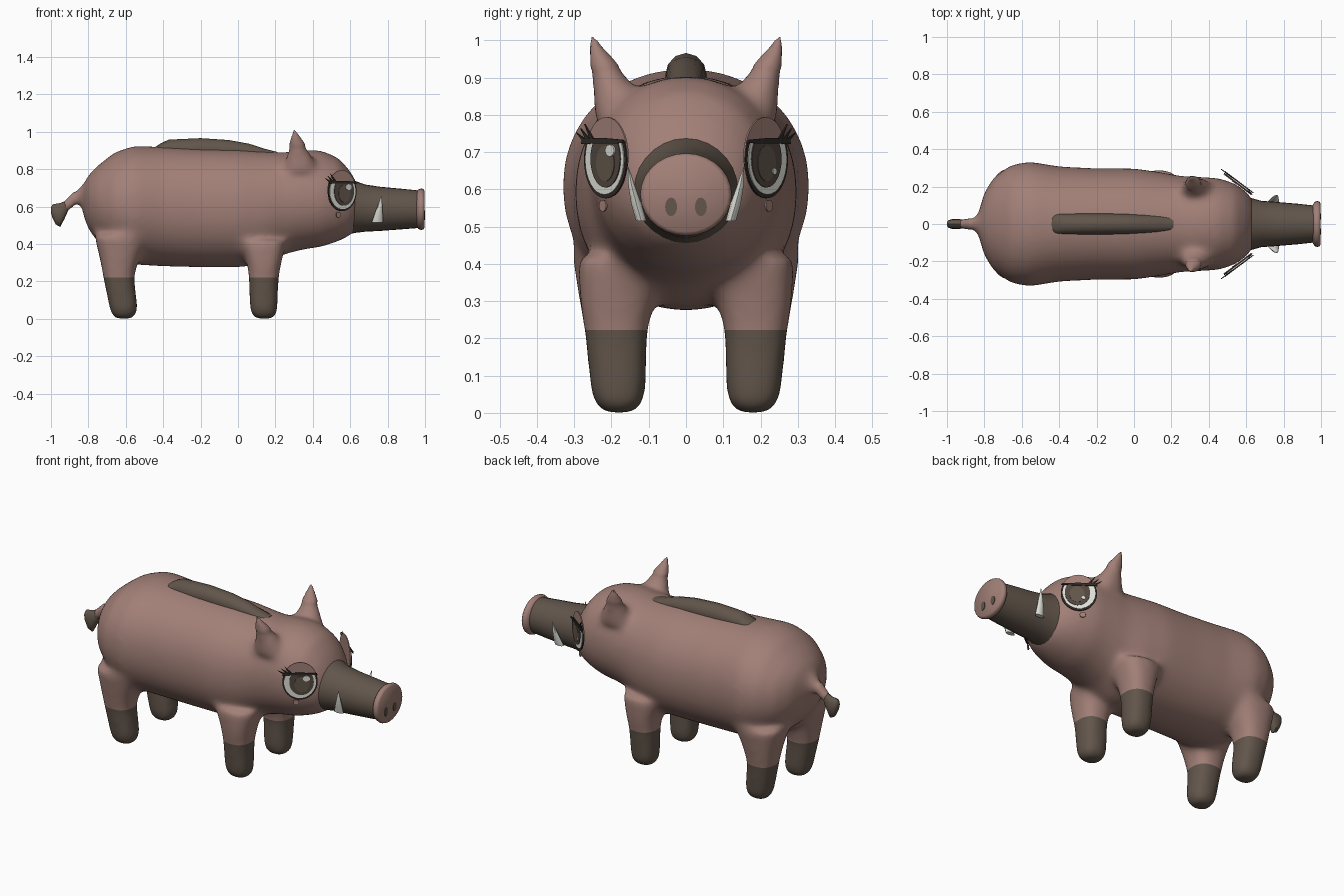
import bpy, bmesh, math
from mathutils import Vector

cube = bpy.data.objects.get("Cube")
if cube:
    bpy.data.objects.remove(cube, do_unlink=True)


def material(name, color):
    m = bpy.data.materials.new(name)
    m.use_nodes = True
    m.diffuse_color = (*color, 1)
    m.node_tree.nodes["Principled BSDF"].inputs["Base Color"].default_value = (*color, 1)
    return m


SKIN = material("dusty pink skin", (.36, .215, .185))
DARK = material("dark brown", (.122, .092, .07))
LINE = material("eye outline", (.03, .024, .02))
IRIS = material("iris brown", (.085, .062, .05))
WHITE = material("ivory white", (.75, .75, .7))


def tube(bm, rings, axis="X", sides=24, power=2.0):
    """Skin elliptical rings (x, y, z, radius_a, radius_b) into a closed tube."""
    loops = []
    for x, y, z, ra, rb in rings:
        loop = []
        for i in range(sides):
            t = math.tau * i / sides
            c, s = math.cos(t), math.sin(t)
            a = ra * math.copysign(abs(c) ** (2 / power), c)
            b = rb * math.copysign(abs(s) ** (2 / power), s)
            offset = (0, a, b) if axis == "X" else (a, b, 0)
            loop.append(bm.verts.new(Vector((x, y, z)) + Vector(offset)))
        loops.append(loop)
    for p, q in zip(loops, loops[1:]):
        for i in range(sides):
            j = (i + 1) % sides
            bm.faces.new((p[i], p[j], q[j], q[i]))
    bm.faces.new(loops[0])
    bm.faces.new(loops[-1])


def finish(name, bm, *mats, angle=45):
    bmesh.ops.recalc_face_normals(bm, faces=bm.faces[:])
    mesh = bpy.data.meshes.new(name)
    bm.to_mesh(mesh)
    bm.free()
    for m in mats:
        mesh.materials.append(m)
    ob = bpy.data.objects.new(name, mesh)
    bpy.context.collection.objects.link(ob)
    bpy.ops.object.select_all(action="DESELECT")
    ob.select_set(True)
    bpy.context.view_layer.objects.active = ob
    bpy.ops.object.shade_smooth_by_angle(angle=math.radians(angle))
    return ob


def part(name, rings, mat, axis="X", sides=24):
    bm = bmesh.new()
    tube(bm, rings, axis, sides)
    return finish(name, bm, mat)


# Body and head: x, underside, top, half width
profile = [(-.83, .56, .71, .07), (-.80, .48, .77, .17), (-.75, .41, .82, .25),
           (-.66, .34, .89, .315), (-.56, .29, .925, .335), (-.4, .28, .92, .308),
           (-.2, .275, .91, .298), (0, .275, .905, .298), (.14, .29, .895, .278),
           (.25, .345, .89, .257), (.35, .37, .905, .252), (.45, .385, .9, .247),
           (.54, .415, .86, .217), (.6, .445, .79, .175), (.64, .48, .72, .125)]
bm = bmesh.new()
tube(bm, [(x, 0, (a + b) / 2, w, (b - a) / 2) for x, a, b, w in profile], sides=40, power=2.1)

for side in (-1, 1):
    # Legs flare upward into the body
    tube(bm, [(x, side * y, z, a, b) for x, y, z, a, b in [
        (.14, .18, 0, .05, .045), (.14, .18, .02, .07, .067), (.137, .182, .06, .076, .075),
        (.138, .188, .22, .08, .085), (.14, .185, .3, .093, .102), (.13, .17, .42, .13, .12)]],
        "Z", power=2.6)
    tube(bm, [(x, side * y, z, a, b) for x, y, z, a, b in [
        (-.61, .18, 0, .05, .045), (-.61, .18, .02, .068, .067), (-.612, .182, .06, .077, .075),
        (-.638, .188, .22, .083, .085), (-.635, .185, .3, .1, .102), (-.62, .17, .45, .15, .14)]],
        "Z", power=2.6)
    # Ears lean outward to a point
    tube(bm, [(x, side * y, z, a, b) for x, y, z, a, b in [
        (.335, .165, .78, .1, .085), (.33, .185, .85, .08, .066), (.322, .205, .9, .056, .05),
        (.314, .226, .95, .036, .032), (.306, .243, .985, .018, .016), (.302, .25, 1.013, .005, .005)]],
        "Z", sides=16)

# Tail root tapering out of the rump
tube(bm, [(-.77, 0, .66, .13, .11), (-.82, 0, .665, .062, .065), (-.86, 0, .655, .034, .042),
          (-.92, 0, .605, .024, .034), (-.935, 0, .595, .02, .028)], sides=16)

# Fuse the masses into one skin, then relax the seams
raw = finish("body", bm)
remesh = raw.modifiers.new("fuse", "REMESH")
remesh.mode = "VOXEL"
remesh.voxel_size = .012
fused = bpy.data.meshes.new_from_object(raw.evaluated_get(bpy.context.evaluated_depsgraph_get()))
bpy.data.objects.remove(raw, do_unlink=True)
bm = bmesh.new()
bm.from_mesh(fused)
relaxed = [v for v in bm.verts if v.co.z < .93 and v.co.x > -.88]
for i in range(25):
    bmesh.ops.smooth_vert(bm, verts=relaxed, factor=.5,
                          use_axis_x=True, use_axis_y=True, use_axis_z=True)
# Dark stockings below a level cut
bmesh.ops.bisect_plane(bm, geom=bm.verts[:] + bm.edges[:] + bm.faces[:],
                       plane_co=(0, 0, .222), plane_no=(0, 0, 1))
for f in bm.faces:
    f.material_index = int(f.calc_center_median().z < .222)
finish("body", bm, SKIN, DARK, angle=60)

# Tail tuft
part("tail_tuft", [(x, 0, z, a, b) for z, x, a, b in [
    (.62, -.91, .012, .008), (.6, -.93, .024, .032), (.57, -.958, .029, .05),
    (.535, -.965, .026, .05), (.51, -.962, .02, .04), (.488, -.955, .01, .016)]]
    and [(-.905, 0, .605, .014, .02), (-.925, 0, .585, .025, .045), (-.95, 0, .555, .028, .064),
         (-.975, 0, .56, .026, .055), (-.992, 0, .575, .02, .036), (-1, 0, .58, .01, .015)],
    DARK, sides=12)

# Mane ridge along the back
part("mane", [(-.44, 0, .905, .045, .015), (-.41, 0, .905, .055, .035), (-.37, 0, .905, .056, .053),
              (-.2, 0, .905, .056, .061), (-.05, 0, .9, .054, .056), (.06, 0, .892, .048, .044),
              (.14, 0, .885, .042, .025), (.21, 0, .88, .034, .012)], DARK, sides=12)

# Snout and nose disc
part("snout", [(.58, 0, .6, .15, .15), (.63, 0, .598, .138, .138), (.68, 0, .592, .124, .126),
               (.76, 0, .588, .118, .118), (.88, 0, .587, .108, .108), (.97, 0, .586, .098, .1)],
     DARK, sides=28)
part("nose_disc", [(.955, 0, .586, .1, .095), (.965, 0, .586, .118, .106), (.98, 0, .586, .123, .111),
                   (.99, 0, .586, .12, .108), (.997, 0, .586, .112, .1)], SKIN, sides=28)


def plate(name, side, points, lift, mat):
    """Thin plate on the slanted eye plane; points are (along, height)."""
    bm = bmesh.new()
    along, out = Vector((.8, -.6, 0)), Vector((.6, .8, 0))
    face = bm.faces.new([bm.verts.new(Vector((.555, .213, z)) + along * u + out * lift)
                         for u, z in points])
    new = bmesh.ops.extrude_face_region(bm, geom=[face])["geom"]
    bmesh.ops.translate(bm, vec=out * .005, verts=[g for g in new if isinstance(g, bmesh.types.BMVert)])
    for v in bm.verts:
        v.co.y *= side
    return finish(name, bm, mat, angle=30)


def oval(u, z, ru, rz, top=9, n=32):
    """Oval outline cut flat at the height top."""
    ring = [(u + ru * math.cos(math.tau * i / n), z + rz * math.sin(math.tau * i / n)) for i in range(n)]
    if top > z + rz:
        return ring
    reach = ru * math.sqrt(1 - ((top - z) / rz) ** 2)
    kept = [p for p in ring if p[1] < top - .001]
    split = next(i for i in range(len(kept)) if kept[i][0] < u and kept[i][1] > z or i == len(kept) - 1)
    corners = [(u + reach, top), (u - reach, top)]
    return kept[:split] + corners + kept[split:]


for side, label in ((-1, "near"), (1, "far")):
    part("nostril_" + label, [(.995, side * .04, .553, .016, .025),
                              (1, side * .04, .553, .016, .025)], DARK, sides=16)
    part("tusk_" + label, [(.745, side * .12, .515, .03, .014), (.752, side * .133, .56, .022, .014),
                           (.76, side * .146, .61, .012, .009), (.766, side * .155, .66, .001, .001)],
         WHITE, "Z", 8)
    # Layered eye: lid, outline, white, iris, pupil, lash line
    plate("eyelid_" + label, side, oval(0, .69, .093, .104), -.004, SKIN)
    plate("eye_outline_" + label, side, oval(0, .68, .095, .104, .73), .0, LINE)
    plate("eye_white_" + label, side, oval(0, .68, .086, .094, .729), .003, WHITE)
    plate("iris_" + label, side, oval(.008, .682, .066, .077, .728), .006, IRIS)
    plate("pupil_" + label, side, oval(.01, .67, .04, .048), .008, DARK)
    plate("lash_line_" + label, side, [(-.096, .722), (.094, .724), (.09, .733), (0, .738), (-.09, .736)],
          .01, LINE)
    for k in range(3):
        u = -.092 + k * .018
        plate(f"lash_{label}_{k}", side, [(u, .73), (u + .012, .735), (u - .028, .752 + k * .012)], .008, LINE)
    plate("cheek_spot_" + label, side, oval(-.02, .556, .016, .016, n=12), -.006, SKIN)

plate("eye_glint_near", -1, oval(.034, .704, .02, .016, n=16), .011, WHITE)
plate("eye_glint_far", 1, oval(-.022, .648, .009, .009, n=12), .011, WHITE)
